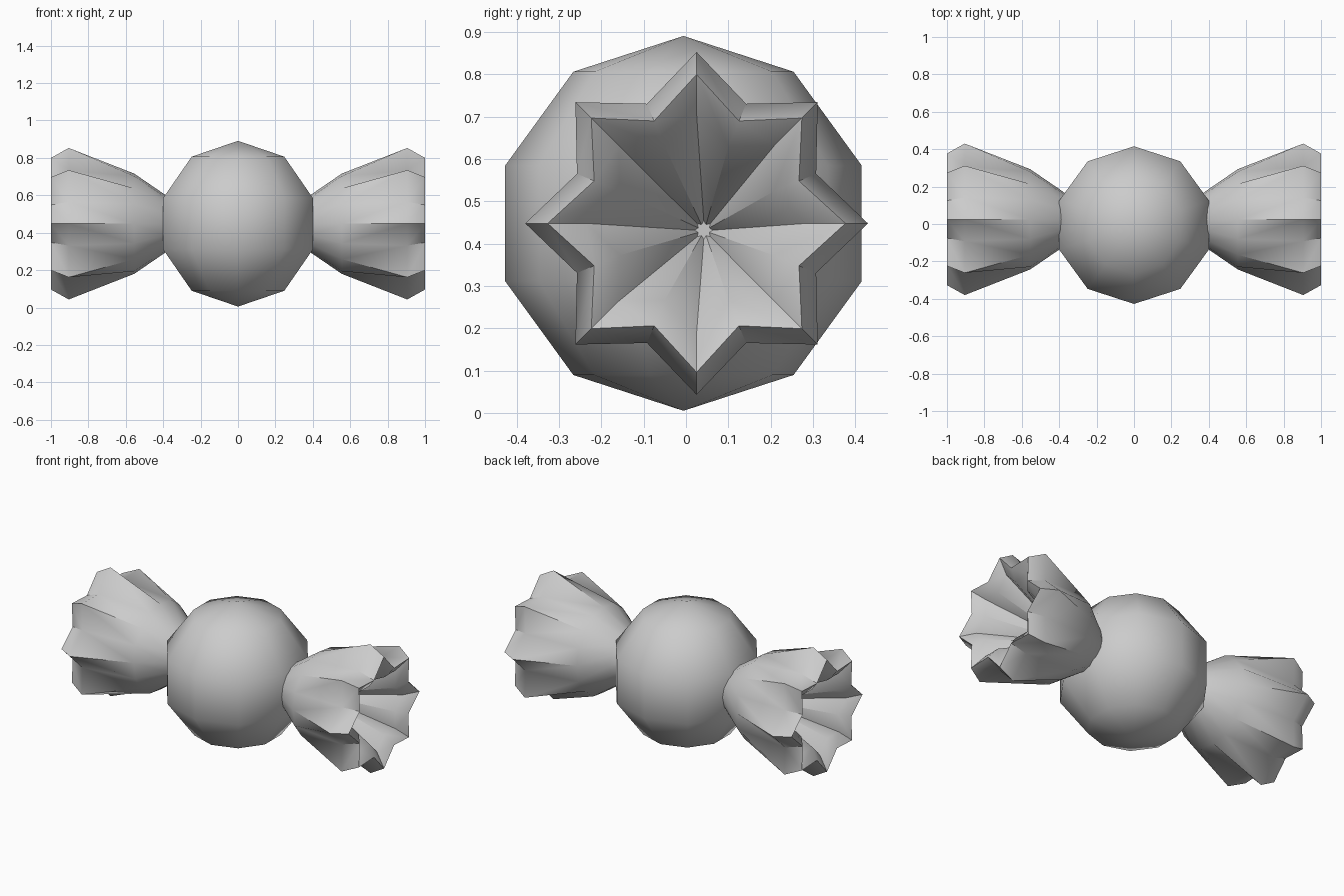
import bpy, bmesh
from math import sin, cos, pi, radians

if "Cube" in bpy.data.objects:
    bpy.data.objects.remove(bpy.data.objects["Cube"])

CY, CZ = 0.025, 0.448      # axis of the twisted wrapper ends
BALL_Y, BALL_R = -0.006, 0.443


def skin_rings(name, rings, angle):
    """Bridge equal-sized rings of points into a closed shell."""
    bm = bmesh.new()
    loops = [[bm.verts.new(p) for p in ring] for ring in rings]
    n = len(loops[0])
    for a, b in zip(loops, loops[1:]):
        for i in range(n):
            j = (i + 1) % n
            bm.faces.new((a[i], a[j], b[j], b[i]))
    bm.faces.new(loops[0])
    bm.faces.new(loops[-1])
    bmesh.ops.recalc_face_normals(bm, faces=bm.faces)
    mesh = bpy.data.meshes.new(name)
    bm.to_mesh(mesh)
    bm.free()
    obj = bpy.data.objects.new(name, mesh)
    bpy.context.collection.objects.link(obj)
    bpy.ops.object.select_all(action='DESELECT')
    obj.select_set(True)
    bpy.context.view_layer.objects.active = obj
    bpy.ops.object.shade_smooth_by_angle(angle=radians(angle))
    return obj


def star(x, tip, valley, cy=CY, cz=CZ):
    """Eight-pointed star ring facing along x."""
    pts = []
    for i in range(16):
        r = valley if i % 2 else tip
        a = i * pi / 8
        pts.append((x, cy + r * sin(a), cz + r * cos(a)))
    return pts


# Sweet: low-poly ball with ten sides and five bands
bm = bmesh.new()
rings = []
for k in range(1, 5):
    t = k * pi / 5
    rings.append([bm.verts.new((BALL_R * sin(t) * sin(i * pi / 5),
                                BALL_Y + BALL_R * sin(t) * cos(i * pi / 5),
                                CZ + BALL_R * cos(t))) for i in range(10)])
top = bm.verts.new((0, BALL_Y, CZ + BALL_R))
bottom = bm.verts.new((0, BALL_Y, CZ - BALL_R))
for i in range(10):
    j = (i + 1) % 10
    bm.faces.new((top, rings[0][i], rings[0][j]))
    bm.faces.new((bottom, rings[-1][j], rings[-1][i]))
    for a, b in zip(rings, rings[1:]):
        bm.faces.new((a[i], b[i], b[j], a[j]))
bmesh.ops.recalc_face_normals(bm, faces=bm.faces)
for f in bm.faces:
    f.smooth = True
mesh = bpy.data.meshes.new("sweet_ball")
bm.to_mesh(mesh)
bm.free()
bpy.context.collection.objects.link(bpy.data.objects.new("sweet_ball", mesh))

# Wrapper end: round neck flaring to a pleated star rim with a deep hollow
wrapper = skin_rings("wrapper_ends", [
    star(0.30, 0.09, 0.09),
    star(0.40, 0.162, 0.162),
    star(0.555, 0.268, 0.275),
    star(0.905, 0.405, 0.306),
    star(1.00, 0.352, 0.262),
    star(0.95, 0.26, 0.197),
    star(0.55, 0.022, 0.014, 0.042, 0.432),
], 40)
mirror = wrapper.modifiers.new("both_sides", 'MIRROR')
mirror.use_axis[0] = True
mirror.use_mirror_merge = False
